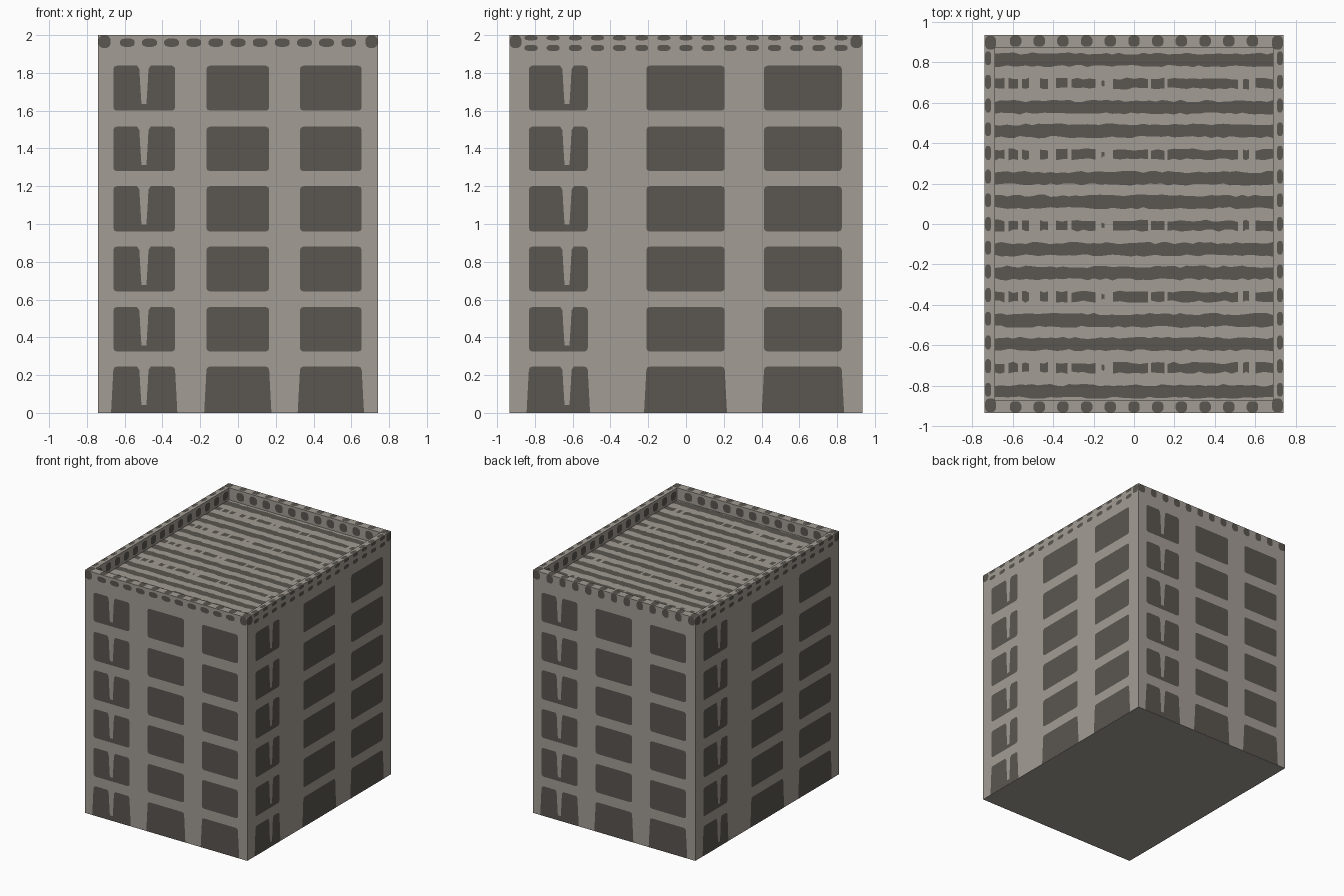
import bpy, bmesh, math, random
from mathutils import Vector

if "Cube" in bpy.data.objects:
    bpy.data.objects.remove(bpy.data.objects["Cube"])

random.seed(4)
X, Y, H = 0.74, 0.935, 2.0        # half sizes and height
IX, IY, ROOF = 0.69, 0.87, 1.9    # inner parapet edge and roof level
GAP = 0.002                       # how far painted plates stand off


def material(name, rgb):
    m = bpy.data.materials.new(name)
    m.diffuse_color = (*rgb, 1)
    m.use_nodes = True
    m.node_tree.nodes["Principled BSDF"].inputs["Base Color"].default_value = m.diffuse_color
    return m


stone = material("light stone", (0.365, 0.335, 0.298))
dark = material("dark grey", (0.103, 0.092, 0.079))


def make_object(name, bm, mat):
    me = bpy.data.meshes.new(name)
    bm.to_mesh(me)
    bm.free()
    me.materials.append(mat)
    ob = bpy.data.objects.new(name, me)
    bpy.context.collection.objects.link(ob)
    return ob


def plate_set(name, frame, shapes):
    """Flat outlines laid on a plane given by origin, u and v directions."""
    o, u, v = (Vector(a) for a in frame)
    n = u.cross(v)
    bm = bmesh.new()
    for pts in shapes:
        bm.faces.new([bm.verts.new(o + u * a + v * b + n * GAP) for a, b in pts])
    bmesh.ops.triangulate(bm, faces=bm.faces[:])
    return make_object(name, bm, dark)


def oval(a, b, w, h, n=12):
    # squarish blob
    out = []
    for i in range(n):
        t = 2 * math.pi * (i + 0.5) / n
        c, s = math.cos(t), math.sin(t)
        out.append((a + w / 2 * math.copysign(abs(c) ** 0.75, c),
                    b + h / 2 * math.copysign(abs(s) ** 0.75, s)))
    return out


def rect(a0, b0, a1, b1):
    return [(a0, b0), (a1, b0), (a1, b1), (a0, b1)]


def window(a0, a1, b0, b1, notch=None):
    r = 0.018
    if b0 < 0.05:       # ground floor opening flares at its foot
        left, right = [(a0, 0.06), (a0 - 0.012, 0.001)], [(a1 + 0.012, 0.001), (a1, 0.06)]
    else:
        left, right = [(a0, b0 + r), (a0 + 0.005, b0 + 0.005), (a0 + r, b0)], \
                      [(a1 - r, b0), (a1 - 0.005, b0 + 0.005), (a1, b0 + r)]
    pts = left + right + [(a1, b1 - r), (a1 - 0.005, b1 - 0.005), (a1 - r, b1)]
    if notch is not None:   # light bottle-shaped mullion hanging from the top
        side = [(0.036, 0), (0.024, 0.018), (0.021, 0.08), (0.031, 0.13),
                (0.029, 0.185), (0.013, 0.203)]
        pts += [(notch + w, b1 - d) for w, d in side]
        pts += [(notch - w, b1 - d) for w, d in reversed(side)]
    return pts + [(a0 + r, b1), (a0 + 0.005, b1 - 0.005), (a0, b1 - r)]


# building body with recessed roof behind a parapet
bm = bmesh.new()
rings = [[bm.verts.new((sx * x, sy * y, z)) for sx, sy in ((-1, -1), (1, -1), (1, 1), (-1, 1))]
         for x, y, z in ((X, Y, 0), (X, Y, H), (IX, IY, H), (IX, IY, ROOF))]
bm.faces.new(rings[0][::-1])
bm.faces.new(rings[3])
for lo, hi in zip(rings, rings[1:]):
    for i in range(4):
        j = (i + 1) % 4
        bm.faces.new((lo[i], lo[j], hi[j], hi[i]))
make_object("building_body", bm, stone)

# windows and parapet spots on the four walls
floors = [(0.0, 0.245), (0.325, 0.56), (0.643, 0.88), (0.96, 1.20), (1.28, 1.515), (1.60, 1.838)]
short_cols = [(-0.66, -0.333, -0.498), (-0.167, 0.165, None), (0.328, 0.655, None)]
long_cols = [(-0.832, -0.52, -0.63), (-0.21, 0.205, None), (0.413, 0.825, None)]
up = (0, 0, 1)
walls = {"front": ((0, -Y, 0), (1, 0, 0), up), "right": ((X, 0, 0), (0, 1, 0), up),
         "back": ((0, Y, 0), (-1, 0, 0), up), "left": ((-X, 0, 0), (0, -1, 0), up)}
STEP = 0.1172
for side, frame in walls.items():
    short = side in ("front", "back")
    cols, half, count = (short_cols, X, 5) if short else (long_cols, Y, 7)
    plate_set(side + "_windows", frame,
              [window(a, b, z0, z1, m) for z0, z1 in floors for a, b, m in cols])
    spots = []
    for i in range(-count, count + 1):
        a = i * STEP
        if side == "front":
            spots.append(oval(a, 1.96, 0.08, 0.045))
        elif side == "back":
            spots.append(oval(a, 1.965, 0.06, 0.068))
        else:
            spots += [oval(a, 1.985, 0.07, 0.026), oval(a, 1.932, 0.07, 0.034)]
    for s in (-1, 1):       # darker corner patches
        spots.append(oval(s * (half - 0.033), 1.965, 0.064, 0.068))
    plate_set(side + "_parapet_spots", frame, spots)

# spots on the inner parapet faces
inner = {"front": ((0, -IY, 0), (-1, 0, 0), up, 5), "right": ((IX, 0, 0), (0, -1, 0), up, 7),
         "back": ((0, IY, 0), (1, 0, 0), up, 5), "left": ((-IX, 0, 0), (0, 1, 0), up, 7)}
for side, (o, u, v, count) in inner.items():
    plate_set(side + "_inner_spots", (o, u, v),
              [oval(i * STEP, 1.95, 0.07, 0.07) for i in range(-count, count + 1)])

# spots and dark corners on top of the parapet
rim = []
for s in (-1, 1):
    rim += [oval(i * STEP, s * 0.905, 0.058, 0.056) for i in range(-5, 6)]
    rim += [oval(s * 0.722, i * STEP, 0.032, 0.07) for i in range(-7, 8)]
    for t in (-1, 1):
        rim.append(oval(s * 0.71, t * 0.897, 0.056, 0.07))
plate_set("parapet_top_spots", ((0, 0, H), (1, 0, 0), (0, 1, 0)), rim)


# roof stripes, every third one broken into dashes
def ripple(a0, a1, b, w):
    n = max(2, int((a1 - a0) / 0.03))
    xs = [a0 + (a1 - a0) * i / n for i in range(n + 1)]
    jig = lambda: w / 2 + random.uniform(-0.006, 0.006)
    return [(x, b - jig()) for x in xs] + [(x, b + jig()) for x in reversed(xs)]


dashes = [(-0.688, -0.64), (-0.62, -0.575), (-0.555, -0.52), (-0.465, -0.425), (-0.385, -0.33),
          (-0.31, -0.19), (-0.16, -0.145), (-0.105, 0.07), (0.085, 0.15), (0.165, 0.515),
          (0.54, 0.57), (0.6, 0.688)]
stripes = []
for k in range(-7, 8):
    y = k * STEP - 0.008
    if k % 3 == 0:
        stripes += [ripple(a, b, y, 0.048 if b - a > 0.02 else 0.025) for a, b in dashes]
    else:
        stripes.append(ripple(-0.688, 0.688, y, 0.062))
plate_set("roof_stripes", ((0, 0, ROOF), (1, 0, 0), (0, 1, 0)), stripes)
